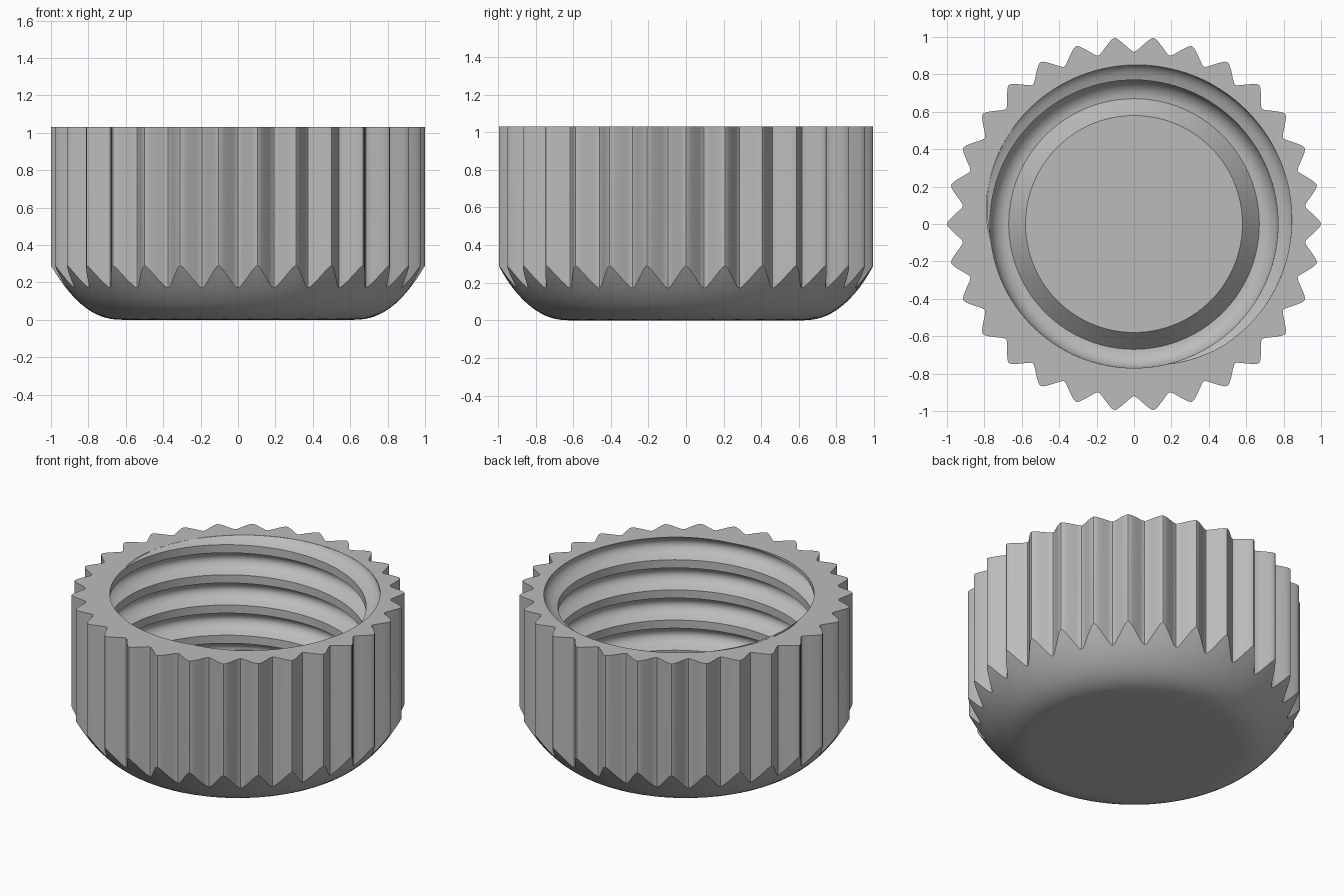
import bpy, bmesh
from math import sin, cos, pi, asin, radians, floor, ceil

cube = bpy.data.objects.get("Cube")
if cube:
    bpy.data.objects.remove(cube, do_unlink=True)

HEIGHT = 1.03
BORE = 0.77           # inner wall radius
DEPTH = 0.085         # thread groove depth
PITCH = 0.2
HALF = 0.073          # half the groove height
START = radians(55)   # angle where the groove centre meets the rim
THREAD_END = 0.26
TEETH, STEPS = 30, 16
COLS = TEETH * STEPS

grey = bpy.data.materials.new("grey plastic")
grey.use_nodes = True
colour = (0.5, 0.5, 0.5, 1)
grey.diffuse_color = colour
grey.node_tree.nodes["Principled BSDF"].inputs["Base Color"].default_value = colour


def finish(bm, name):
    mesh = bpy.data.meshes.new(name)
    bm.to_mesh(mesh)
    bm.free()
    mesh.materials.append(grey)
    obj = bpy.data.objects.new(name, mesh)
    bpy.context.collection.objects.link(obj)
    bpy.ops.object.select_all(action='DESELECT')
    obj.select_set(True)
    bpy.context.view_layer.objects.active = obj
    bpy.ops.object.shade_smooth_by_angle(angle=radians(30))


def polar(bm, r, a, z):
    return bm.verts.new((r * cos(a), r * sin(a), z))


def bridge(bm, lower, upper):
    n = len(lower)
    for i in range(n):
        j = (i + 1) % n
        bm.faces.new((lower[i], lower[j], upper[j], upper[i]))


def tooth_radius(a):
    return 0.96 + 0.04 * asin(0.93 * cos(TEETH * a)) / asin(0.93)


def groove(u):
    # depth across the groove, u from -1 to 1
    return DEPTH * max(0, 1 - u * u) ** 0.75


def rim_radius(a):
    offset = ((a - START + pi) % (2 * pi) - pi) / (2 * pi) * PITCH
    return BORE + groove(offset / HALF)


# Outer shell: flat base, flared underside, ribbed grip and top rim
bm = bmesh.new()
angles = [2 * pi * i / COLS for i in range(COLS)]
base = [polar(bm, 0.62, a, 0) for a in angles]
bm.faces.new(base[::-1])
ring = base
for k in range(1, 13):
    new = []
    for a in angles:
        reach = (tooth_radius(a) - 0.62) * k / 12
        new.append(polar(bm, 0.62 + reach, a, 2.56 * reach ** 2.25))
    bridge(bm, ring, new)
    ring = new
top = [polar(bm, tooth_radius(a), a, HEIGHT) for a in angles]
bridge(bm, ring, top)
bridge(bm, top, [polar(bm, rim_radius(a), a, HEIGHT) for a in angles])
finish(bm, "ribbed_shell")

# Threaded wall: helical strip trimmed flat at both ends
bm = bmesh.new()
turn = 240
first = floor((THREAD_END - HEIGHT) / PITCH - 1) * turn
last = 2 * turn
samples = [-1 + i / 6 for i in range(13)]
section = [(BORE + groove(u), u * HALF) for u in samples]
section.append((BORE, PITCH - HALF))
previous = None
for i in range(first, last + 1):
    a = START + 2 * pi * i / turn
    row = [polar(bm, r, a, HEIGHT + PITCH * i / turn + dz) for r, dz in section]
    if previous:
        for j in range(len(row) - 1):
            bm.faces.new((previous[j], previous[j + 1], row[j + 1], row[j]))
    previous = row
bmesh.ops.remove_doubles(bm, verts=bm.verts, dist=0.0001)
for z, side in ((HEIGHT, 1), (THREAD_END, -1)):
    bmesh.ops.bisect_plane(bm, geom=bm.verts[:] + bm.edges[:] + bm.faces[:],
                           plane_co=(0, 0, z), plane_no=(0, 0, side), clear_outer=True)
finish(bm, "thread_wall")

# Inner floor: thread end ledge, rounded corner and raised sealing plug
FLOOR, CORNER = 0.14, 0.1
profile = [(BORE + DEPTH + 0.005, THREAD_END), (BORE, THREAD_END)]
for i in range(9):
    t = pi / 2 * i / 8
    profile.append((BORE - CORNER * (1 - cos(t)), FLOOR + CORNER * (1 - sin(t))))
profile += [(0.58, FLOOR + 0.1)]
bm = bmesh.new()
ring = None
for r, z in profile:
    new = [polar(bm, r, 2 * pi * i / 120, z) for i in range(120)]
    if ring:
        bridge(bm, ring, new)
    ring = new
bm.faces.new(ring)
finish(bm, "inner_floor")
